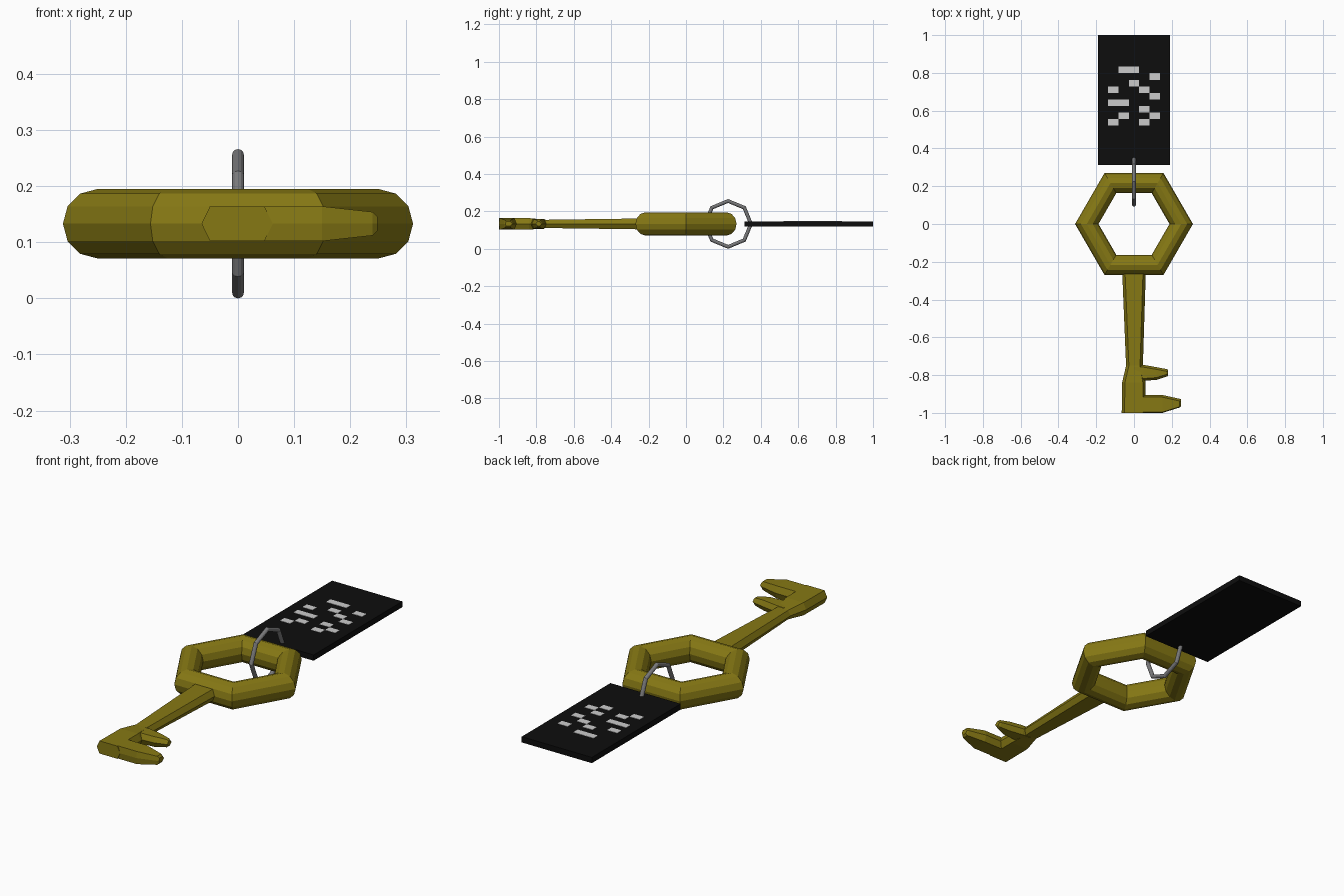
import bpy, bmesh, math

if "Cube" in bpy.data.objects:
    bpy.data.objects.remove(bpy.data.objects["Cube"])

MID = 0.133  # height of the flat centre plane


def material(name, rgb):
    m = bpy.data.materials.new(name)
    m.diffuse_color = (*rgb, 1)
    m.use_nodes = True
    m.node_tree.nodes["Principled BSDF"].inputs["Base Color"].default_value = m.diffuse_color
    return m


gold = material("gold", (0.24, 0.19, 0.007))
black = material("black", (0.004, 0.004, 0.004))
white = material("white", (0.6, 0.6, 0.6))
steel = material("steel", (0.19, 0.19, 0.195))


def finish(name, bm, mat):
    bmesh.ops.recalc_face_normals(bm, faces=bm.faces)
    mesh = bpy.data.meshes.new(name)
    bm.to_mesh(mesh)
    bm.free()
    mesh.materials.append(mat)
    ob = bpy.data.objects.new(name, mesh)
    bpy.context.collection.objects.link(ob)
    return ob


def torus(name, loc, rot, sides, major, minor, tube_sides, mat):
    bpy.ops.mesh.primitive_torus_add(location=loc, rotation=rot, major_segments=sides,
                                     minor_segments=tube_sides, major_radius=major,
                                     minor_radius=minor)
    ob = bpy.context.object
    ob.name = name
    ob.data.materials.append(mat)


def loft(name, axis, sections, low_chamfer, high_chamfer, mat):
    """Hexagonal sections (position, low, high, half thickness) joined along x or y."""
    bm = bmesh.new()
    loops = []
    for t, lo, hi, h in sections:
        pts = [(lo, 0), (lo + low_chamfer, h), (hi - high_chamfer, h), (hi, 0),
               (hi - high_chamfer, -h), (lo + low_chamfer, -h)]
        loops.append([bm.verts.new((t, s, MID + z) if axis == "x" else (s, t, MID + z))
                      for s, z in pts])
    for a, b in zip(loops, loops[1:]):
        for i in range(6):
            j = (i + 1) % 6
            bm.faces.new((a[i], a[j], b[j], b[i]))
    bm.faces.new(loops[0])
    bm.faces.new(loops[-1])
    finish(name, bm, mat)


def add_box(bm, x0, x1, y0, y1, z0, z1):
    for v in bmesh.ops.create_cube(bm, size=1)["verts"]:
        v.co = ((x0 + x1) / 2 + v.co.x * (x1 - x0),
                (y0 + y1) / 2 + v.co.y * (y1 - y0),
                (z0 + z1) / 2 + v.co.z * (z1 - z0))


# Six-sided key handle and the eight-sided wire ring
torus("key_handle", (0, 0, MID), (0, 0, 0), 6, 0.25, 0.062, 12, gold)
torus("wire_ring", (0, 0.225, MID), (0, math.pi / 2, 0), 8, 0.1225, 0.0105, 12, steel)

# Tapered shaft that widens at the bit
loft("key_shaft", "y", [(-0.24, -0.063, 0.063, 0.029), (-0.75, -0.042, 0.047, 0.022),
                        (-0.84, -0.063, 0.062, 0.031), (-1.0, -0.065, 0.062, 0.031)],
     0.015, 0.015, gold)

# Short upper tooth and long end tooth
loft("upper_tooth", "x", [(0.0, -0.845, -0.745, 0.024), (0.05, -0.83, -0.746, 0.026),
                          (0.12, -0.825, -0.758, 0.025), (0.172, -0.808, -0.768, 0.019),
                          (0.18, -0.805, -0.772, 0.012)], 0.012, 0.012, gold)
loft("end_tooth", "x", [(0.0, -1.0, -0.905, 0.031), (0.15, -1.0, -0.905, 0.031),
                        (0.24, -0.972, -0.925, 0.021), (0.249, -0.966, -0.928, 0.012)],
     0.004, 0.012, gold)

# Flat tag
bm = bmesh.new()
add_box(bm, -0.19, 0.19, 0.313, 1.0, MID - 0.014, MID + 0.014)
finish("tag", bm, black)

# Abstract pale blocks on top of the tag
rows = [".##..", "....#", "..#..", "#..#.", "....#", "##...", "...#.", ".#..#", "#..#."]
W, H = 0.055, 0.0347
bm = bmesh.new()
for r, row in enumerate(rows):
    for c, cell in enumerate(row):
        if cell == "#":
            x, y = -0.1375 + c * W, 0.833 - r * H
            add_box(bm, x, x + W, y - H, y, MID + 0.012, MID + 0.0155)
finish("tag_blocks", bm, white)
